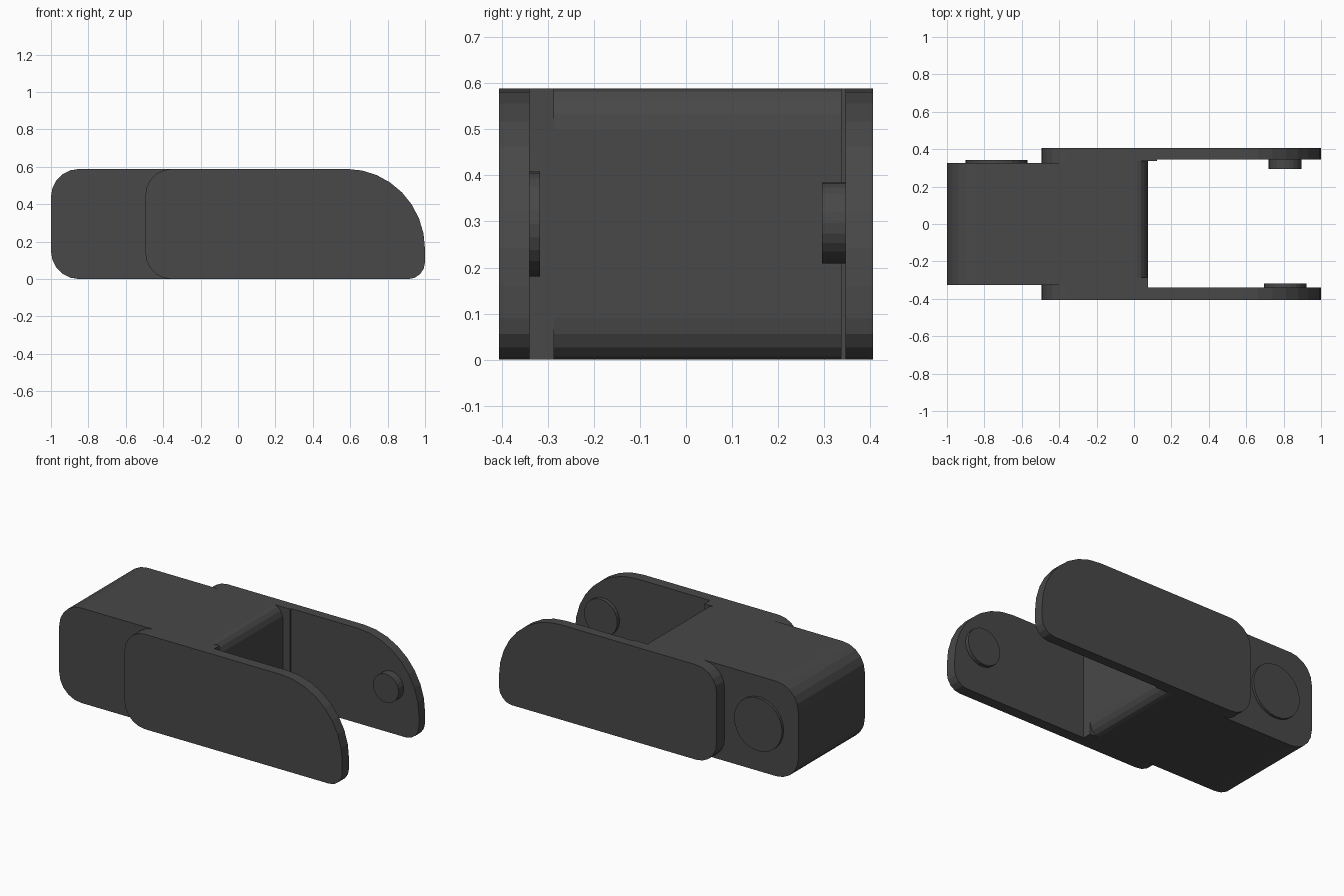
import bpy, bmesh
from math import sin, cos, pi

if "Cube" in bpy.data.objects:
    bpy.data.objects.remove(bpy.data.objects["Cube"])

H = 0.589  # overall height
dark = bpy.data.materials.new("dark_grey")
dark.diffuse_color = (0.065, 0.065, 0.065, 1)
dark.use_nodes = True
dark.node_tree.nodes["Principled BSDF"].inputs["Base Color"].default_value = dark.diffuse_color


def profile(x0, x1, bl, br, tr, tl):
    """Rounded outline in x/z; each corner is (x radius, z radius, segments) or None."""
    corners = [(x0, 0, 1, 1, pi, bl), (x1, 0, -1, 1, 1.5 * pi, br),
               (x1, H, -1, -1, 0, tr), (x0, H, 1, -1, 0.5 * pi, tl)]
    pts = []
    for x, z, sx, sz, start, c in corners:
        if c is None:
            pts.append((x, z))
            continue
        rx, rz, n = c
        for i in range(n + 1):
            a = start + 0.5 * pi * i / n
            pts.append((x + sx * rx + rx * cos(a), z + sz * rz + rz * sin(a)))
    return pts


def prism(name, pts, y0, y1):
    """Extrude an x/z outline from y0 to y1, flat shaded."""
    bm = bmesh.new()
    face = bm.faces.new([bm.verts.new((x, y0, z)) for x, z in pts])
    ext = bmesh.ops.extrude_face_region(bm, geom=[face])
    verts = [v for v in ext["geom"] if isinstance(v, bmesh.types.BMVert)]
    bmesh.ops.translate(bm, verts=verts, vec=(0, y1 - y0, 0))
    bmesh.ops.recalc_face_normals(bm, faces=bm.faces)
    mesh = bpy.data.meshes.new(name)
    bm.to_mesh(mesh)
    bm.free()
    mesh.materials.append(dark)
    obj = bpy.data.objects.new(name, mesh)
    bpy.context.collection.objects.link(obj)
    return obj


def disc(name, x, z, r, y0, y1, n=24):
    pts = [(x + r * cos(2 * pi * i / n), z + r * sin(2 * pi * i / n)) for i in range(n)]
    return prism(name, pts, y0, y1)


rear = (0.15, 0.15, 5)      # body rear corners
end = (0.06, 0.09, 4)       # body inner end corners
heel = (0.14, 0.14, 5)      # side plate rear corners
toe = (0.09, 0.09, 4)       # side plate lower tip
nose = (0.42, 0.43, 8)      # side plate sweeping upper tip

# Central block
prism("body", profile(-1, 0.075, rear, end, end, rear), -0.325, 0.327)

# Side plates
plate = profile(-0.495, 1, heel, toe, nose, heel)
prism("front_plate", plate, -0.406, -0.34)
prism("back_plate", plate, 0.346, 0.406)

# Shoulders joining the plates to the body
prism("front_shoulder", profile(-0.495, 0.075, heel, None, None, heel), -0.34, -0.287)
prism("back_shoulder", profile(-0.495, 0.075, heel, end, end, heel), 0.32, 0.336)
prism("back_spacer", profile(-0.495, 0.123, heel, None, None, heel), 0.336, 0.346)

# Round pivots: outer boss on the body, low boss and pin inside the fork
disc("body_boss", -0.735, 0.296, 0.165, 0.32, 0.343)
disc("front_plate_boss", 0.808, 0.295, 0.114, -0.345, -0.317)
disc("back_plate_pin", 0.808, 0.297, 0.088, 0.295, 0.355)
